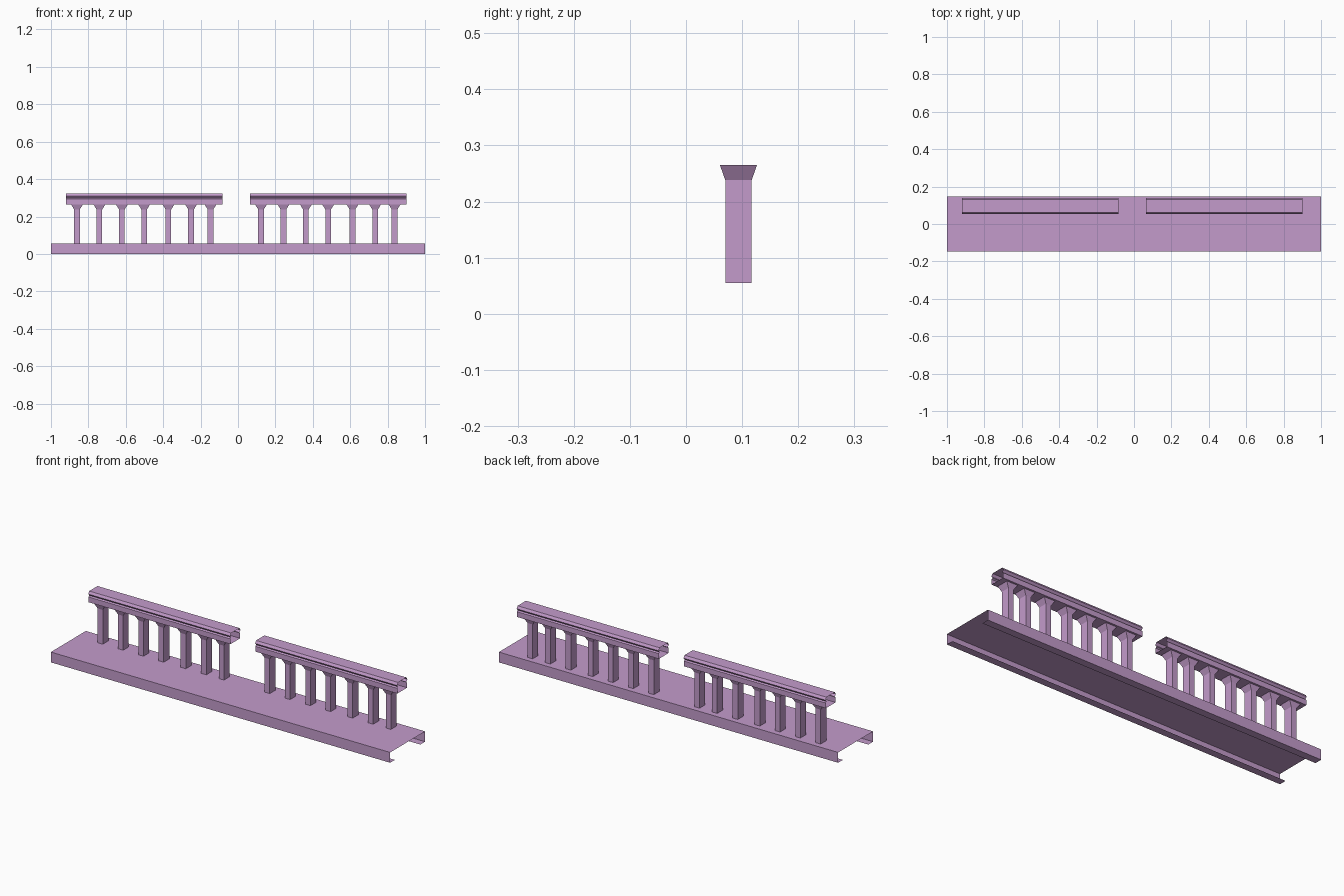
import bpy, bmesh

if "Cube" in bpy.data.objects:
    bpy.data.objects.remove(bpy.data.objects["Cube"])

mat = bpy.data.materials.new("purple")
mat.diffuse_color = (0.55, 0.33, 0.6, 1)
mat.use_nodes = True
mat.node_tree.nodes["Principled BSDF"].inputs["Base Color"].default_value = mat.diffuse_color


def finish(name, bm):
    bmesh.ops.recalc_face_normals(bm, faces=bm.faces[:])
    me = bpy.data.meshes.new(name)
    bm.to_mesh(me)
    bm.free()
    me.materials.append(mat)
    ob = bpy.data.objects.new(name, me)
    bpy.context.collection.objects.link(ob)
    return ob


def extrude_sheet(name, profile, x0, x1, closed=False):
    """Open-ended sheet: a (y, z) profile swept along x, listed front bottom to back bottom."""
    bm = bmesh.new()
    a, b = [[bm.verts.new((x, y, z)) for y, z in profile] for x in (x0, x1)]
    n = len(profile)
    for i in range(n if closed else n - 1):
        j = (i + 1) % n
        bm.faces.new((a[i], b[i], b[j], a[j]))
    finish(name, bm)


def post(name, x, y):
    """Rectangular post with a flared capital."""
    bm = bmesh.new()
    rings = []
    for hx, hy, z in ((0.015, 0.0235, 0.055), (0.015, 0.0235, 0.238), (0.032, 0.033, 0.265)):
        rings.append([bm.verts.new((x + sx * hx, y + sy * hy, z))
                      for sx, sy in ((-1, -1), (1, -1), (1, 1), (-1, 1))])
    for lo, hi in zip(rings, rings[1:]):
        for i in range(4):
            j = (i + 1) % 4
            bm.faces.new((lo[i], lo[j], hi[j], hi[i]))
    finish(name, bm)


# Base channel: top, side walls and inward bottom lips
half = [(-0.107, 0), (-0.147, 0), (-0.147, 0.055)]
extrude_sheet("base", half + [(-y, z) for y, z in reversed(half)], -1, 1)

# Rail cross-section: fascia, undercut groove, chamfered cap
RAIL_Y = 0.096
side = [(-0.041, 0.265), (-0.041, 0.293), (-0.034, 0.298), (-0.043, 0.309), (-0.035, 0.322)]
rail = side + [(-y, z) for y, z in reversed(side)]
rail = [(y + RAIL_Y, z) for y, z in rail]

# Two railing sections, each with seven posts
post_x = (-0.861, -0.741, -0.621, -0.502, -0.372, -0.251, -0.147)
for label, shift in (("left", 0), ("right", 0.984)):
    extrude_sheet(label + "_rail", rail, -0.92 + shift, -0.083 + shift, closed=True)
    for i, x in enumerate(post_x):
        post(f"{label}_post_{i + 1}", x + shift, 0.0935)
